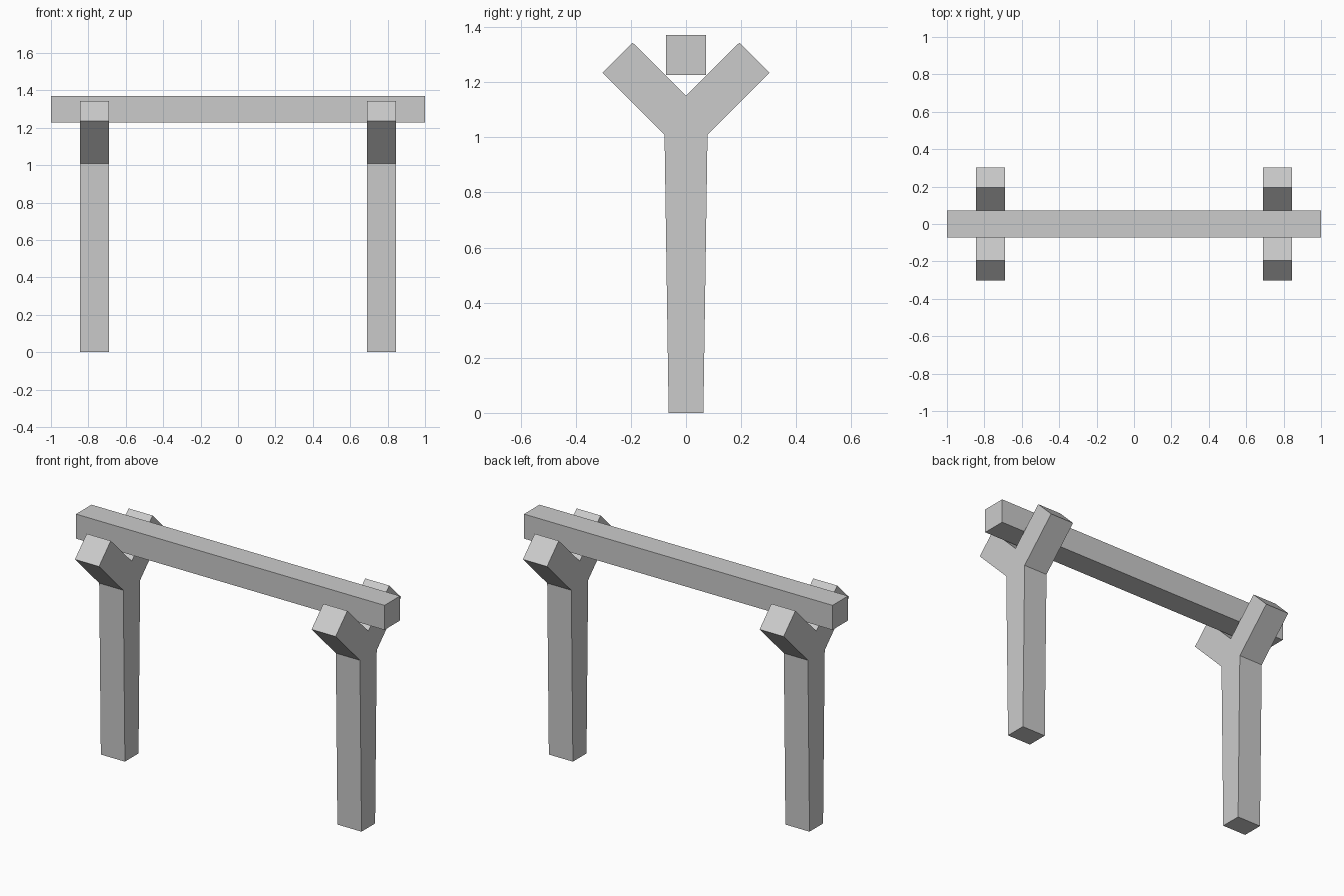
import bpy, bmesh
from mathutils import Vector

if "Cube" in bpy.data.objects:
    bpy.data.objects.remove(bpy.data.objects["Cube"])


def prism(name, outline, x0, x1):
    """Extrude a closed (y, z) outline along x."""
    bm = bmesh.new()
    face = bm.faces.new([bm.verts.new((x0, y, z)) for y, z in outline])
    ext = bmesh.ops.extrude_face_region(bm, geom=[face])
    verts = [g for g in ext["geom"] if isinstance(g, bmesh.types.BMVert)]
    bmesh.ops.translate(bm, verts=verts, vec=Vector((x1 - x0, 0, 0)))
    bmesh.ops.recalc_face_normals(bm, faces=bm.faces)
    mesh = bpy.data.meshes.new(name)
    bm.to_mesh(mesh)
    bm.free()
    obj = bpy.data.objects.new(name, mesh)
    bpy.context.collection.objects.link(obj)
    return obj


# Forked posts: half outline mirrored across y = 0
half = [(0.063, 0), (0.078, 1.01), (0.303, 1.235), (0.194, 1.344)]
fork = half + [(0, 1.151)] + [(-y, z) for y, z in reversed(half)]
for side, cx in (("left", -0.767), ("right", 0.767)):
    prism(side + "_forked_post", fork, cx - 0.078, cx + 0.078)

# Square crossbar resting in the forks
bar = [(-0.072, 1.227), (0.072, 1.227), (0.072, 1.371), (-0.072, 1.371)]
prism("crossbar", bar, -1, 1)
